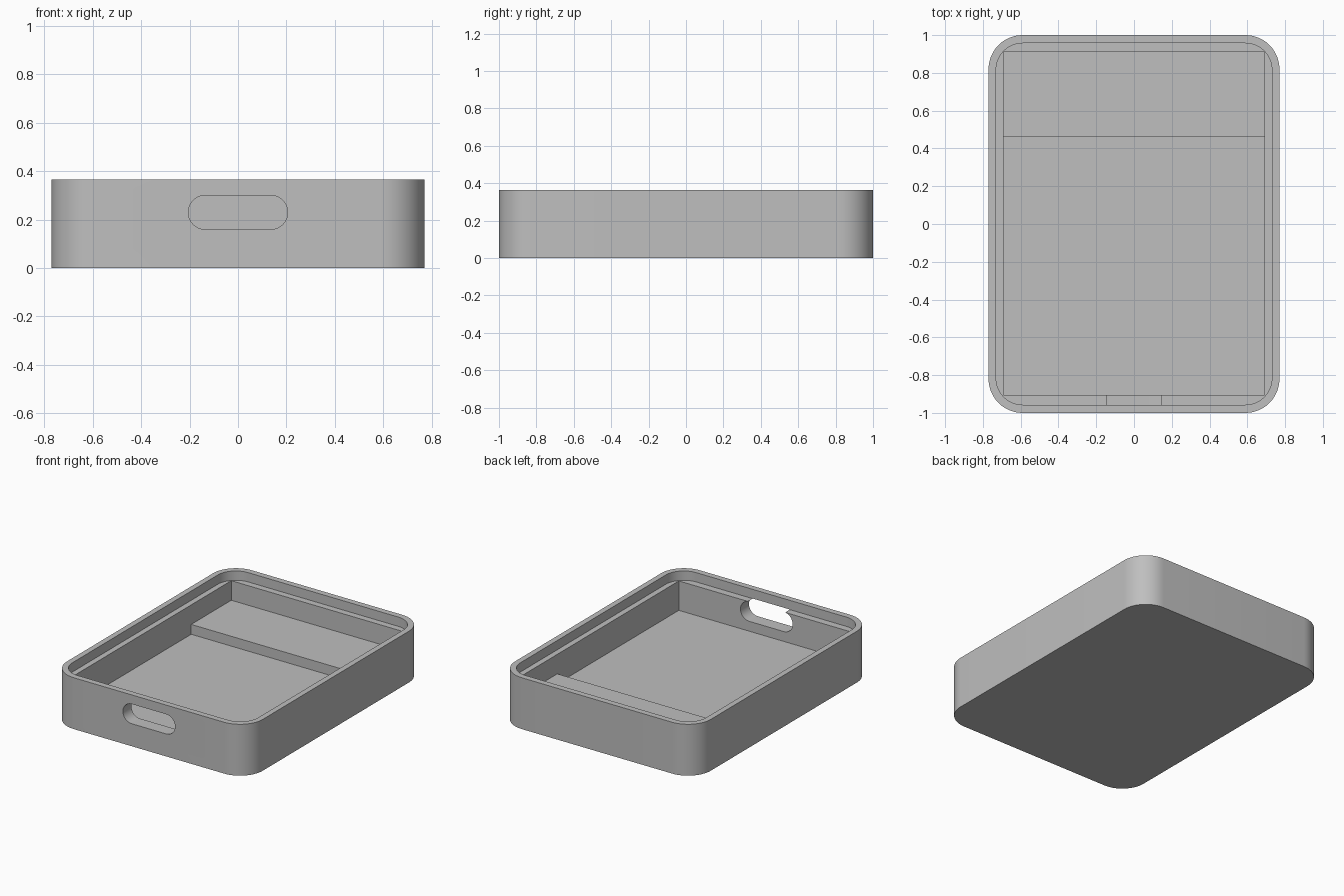
import bpy, bmesh, math
from mathutils import Matrix

cube = bpy.data.objects.get("Cube")
if cube:
    bpy.data.objects.remove(cube, do_unlink=True)

grey = bpy.data.materials.new("plain_grey")
grey.use_nodes = True
colour = (0.52, 0.52, 0.52, 1)
grey.diffuse_color = colour
grey.node_tree.nodes["Principled BSDF"].inputs["Base Color"].default_value = colour


def outline(hx, hy, r, steps=14):
    """Rounded rectangle, counter-clockwise; r = 0 gives sharp corners."""
    if r == 0:
        return [(hx, hy), (-hx, hy), (-hx, -hy), (hx, -hy)]
    pts = []
    for q, (sx, sy) in enumerate([(1, 1), (-1, 1), (-1, -1), (1, -1)]):
        for i in range(steps + 1):
            a = (q + i / steps) * math.pi / 2
            pts.append((sx * (hx - r) + r * math.cos(a),
                        sy * (hy - r) + r * math.sin(a)))
    return pts


def prism(name, pts, z0, z1, matrix=Matrix()):
    """Extrude an outline from z0 to z1, then place it."""
    bm = bmesh.new()
    face = bm.faces.new([bm.verts.new((x, y, z0)) for x, y in pts])
    top = bmesh.ops.extrude_face_region(bm, geom=[face])["geom"]
    bmesh.ops.translate(bm, vec=(0, 0, z1 - z0),
                        verts=[v for v in top if isinstance(v, bmesh.types.BMVert)])
    bmesh.ops.remove_doubles(bm, verts=bm.verts, dist=1e-5)
    bmesh.ops.recalc_face_normals(bm, faces=bm.faces)
    bm.transform(matrix)
    mesh = bpy.data.meshes.new(name)
    bm.to_mesh(mesh)
    bm.free()
    mesh.materials.append(grey)
    obj = bpy.data.objects.new(name, mesh)
    bpy.context.collection.objects.link(obj)
    return obj


WIDTH, LENGTH, HEIGHT = 0.77, 1.0, 0.365
LEDGE, FLOOR, SHELF = 0.299, 0.09, 0.16
PX, FRONT, STEP, BACK = 0.69, -0.905, 0.46, 0.91

# Outer case
tray = prism("tray", outline(WIDTH, LENGTH, 0.18), 0, HEIGHT)


def pocket(name, y0, y1, z0):
    return prism(name, outline(PX, (y1 - y0) / 2, 0), z0, HEIGHT + 0.05,
                 Matrix.Translation((0, (y0 + y1) / 2, 0)))


# Lid recess, main pocket with raised rear shelf, and front slot
slot_place = Matrix.Translation((0, 0, 0.23)) @ Matrix.Rotation(math.pi / 2, 4, "X")
cutters = [
    prism("lid_recess", outline(0.73, 0.957, 0.14), LEDGE, HEIGHT + 0.1),
    pocket("shelf_pocket", FRONT, BACK, SHELF),
    pocket("deep_pocket", FRONT, STEP, FLOOR),
    prism("front_slot", outline(0.205, 0.07, 0.0699), 0.8, 1.1, slot_place),
]

bpy.context.view_layer.objects.active = tray
for cutter in cutters:
    cutter.hide_render = True
    mod = tray.modifiers.new(cutter.name, "BOOLEAN")
    mod.operation = "DIFFERENCE"
    mod.solver = "EXACT"
    mod.object = cutter
    bpy.ops.object.modifier_apply(modifier=mod.name)
    bpy.data.objects.remove(cutter, do_unlink=True)

bpy.ops.object.select_all(action="DESELECT")
tray.select_set(True)
bpy.ops.object.shade_smooth_by_angle(angle=math.radians(30))
